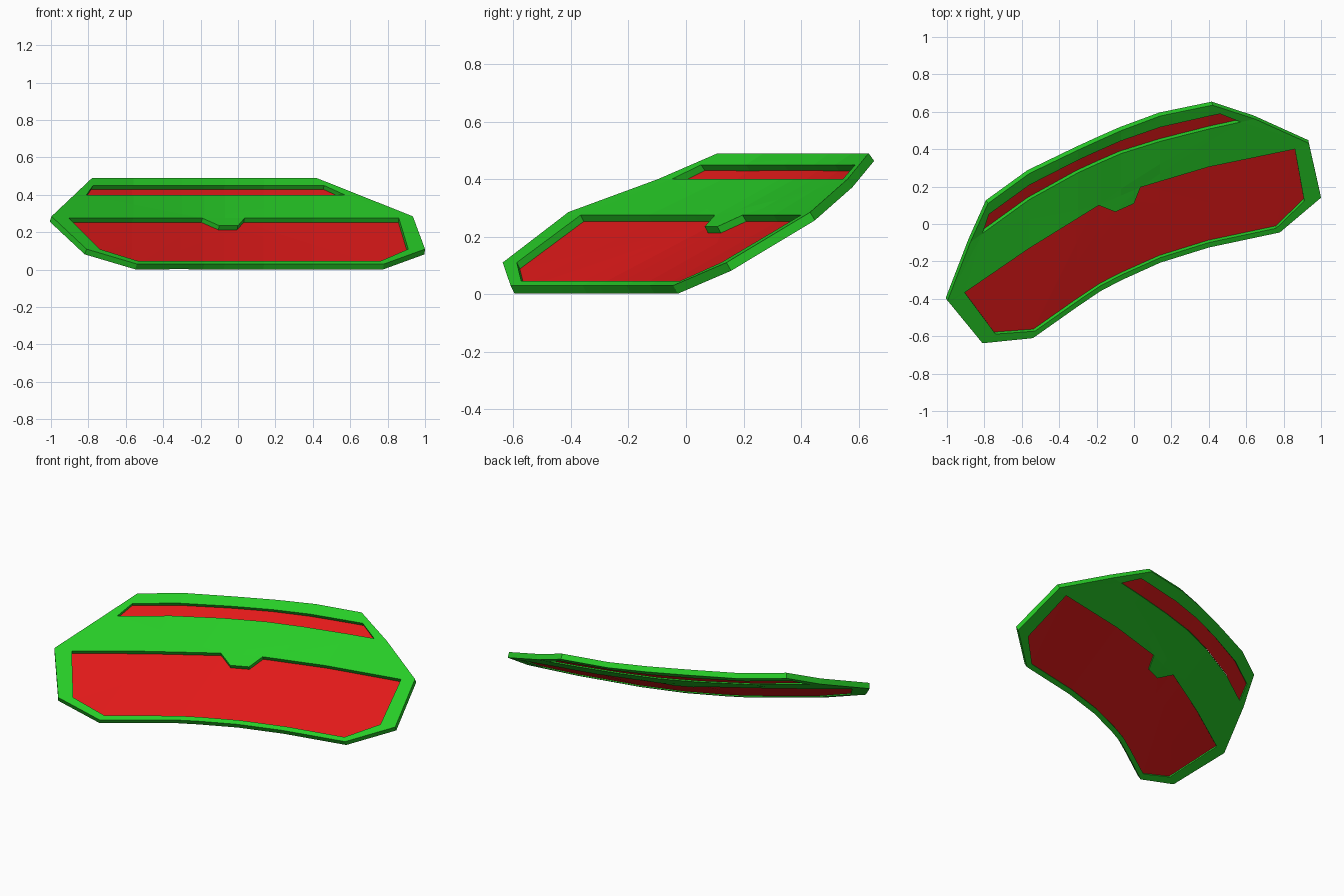
import bpy, bmesh
from mathutils import Vector

if "Cube" in bpy.data.objects:
    bpy.data.objects.remove(bpy.data.objects["Cube"])

# Level curves of the swept screen: height -> (x, y) points
LEVELS = [
    (0.03, [(-.54, -.61), (-.2, -.37), (0, -.265), (.13, -.21), (.38, -.13), (.78, -.045)]),
    (0.275, [(-.91, -.37), (-.56, -.13), (-.18, .105), (.03, .195), (.45, .32), (.86, .40)]),
    (0.40, [(-.81, -.05), (-.57, .125), (-.28, .285), (-.05, .385), (.25, .475), (.57, .545)]),
    (0.49, [(-.78, .11), (-.57, .265), (-.3, .395), (-.08, .495), (.16, .585), (.42, .635)]),
]
OUTLINE = [(-.78, .49), (.42, .49), (.935, .285), (1, .11), (.78, .03),
           (-.54, .03), (-.81, .11), (-.997, .285)]
LOWER = [(-.905, .275), (-.19, .275), (-.1, .235), (0, .235), (.035, .275),
         (.86, .275), (.91, .11), (.76, .045), (-.53, .045), (-.74, .11)]
UPPER = [(-.775, .45), (.46, .45), (.57, .40), (-.81, .40)]


def lerp_table(table, v):
    """Piecewise linear lookup, extended past both ends."""
    i = 0
    while i < len(table) - 2 and v > table[i + 1][0]:
        i += 1
    (a, p), (b, q) = table[i], table[i + 1]
    return p + (q - p) * (v - a) / (b - a)


def depth(x, z):
    return lerp_table([(h, lerp_table(c, x)) for h, c in LEVELS], z)


def normal(x, z):
    e = .06
    return Vector(((depth(x + e, z) - depth(x - e, z)) / (2 * e), -1,
                   (depth(x, z + e) - depth(x, z - e)) / (2 * e))).normalized()


def curved_sheet(name, loops, color, inset=0, thickness=0):
    bm = bmesh.new()
    for loop in loops:
        vs = [bm.verts.new((x, 0, z)) for x, z in loop]
        for i, v in enumerate(vs):
            bm.edges.new((vs[i - 1], v))
    bmesh.ops.triangle_fill(bm, use_beauty=True, edges=bm.edges[:], normal=(0, -1, 0))
    # cut into columns and rows so that the sheet can bend
    cuts = [((x, 0, 0), (1, 0, 0)) for x in (-.56, -.3, -.18, -.07, .14, .4)]
    cuts += [((0, 0, z), (0, 0, 1)) for z in (.275, .4)]
    for co, no in cuts:
        bmesh.ops.bisect_plane(bm, geom=bm.verts[:] + bm.edges[:] + bm.faces[:],
                               dist=1e-5, plane_co=co, plane_no=no)
    bm.normal_update()
    for f in bm.faces:
        if f.normal.y > 0:
            f.normal_flip()
    for v in bm.verts:
        x, z = v.co.x, v.co.z
        v.co = Vector((x, depth(x, z), z)) - normal(x, z) * inset
    me = bpy.data.meshes.new(name)
    bm.to_mesh(me)
    bm.free()
    ob = bpy.data.objects.new(name, me)
    bpy.context.collection.objects.link(ob)
    mat = bpy.data.materials.new(name + "_paint")
    mat.diffuse_color = color
    mat.use_nodes = True
    mat.node_tree.nodes["Principled BSDF"].inputs["Base Color"].default_value = mat.diffuse_color
    me.materials.append(mat)
    if thickness:
        m = ob.modifiers.new("thickness", 'SOLIDIFY')
        m.thickness = thickness
        m.offset = -1
        m.use_even_offset = True
    return ob


GREEN, RED = (.02, .6, .02, 1), (.75, .01, .01, 1)
# Frame with two openings
curved_sheet("screen_frame", [OUTLINE, LOWER, UPPER], GREEN, thickness=.033)
# Recessed panes
curved_sheet("lower_pane", [LOWER], RED, inset=.026)
curved_sheet("upper_pane", [UPPER], RED, inset=.026)
